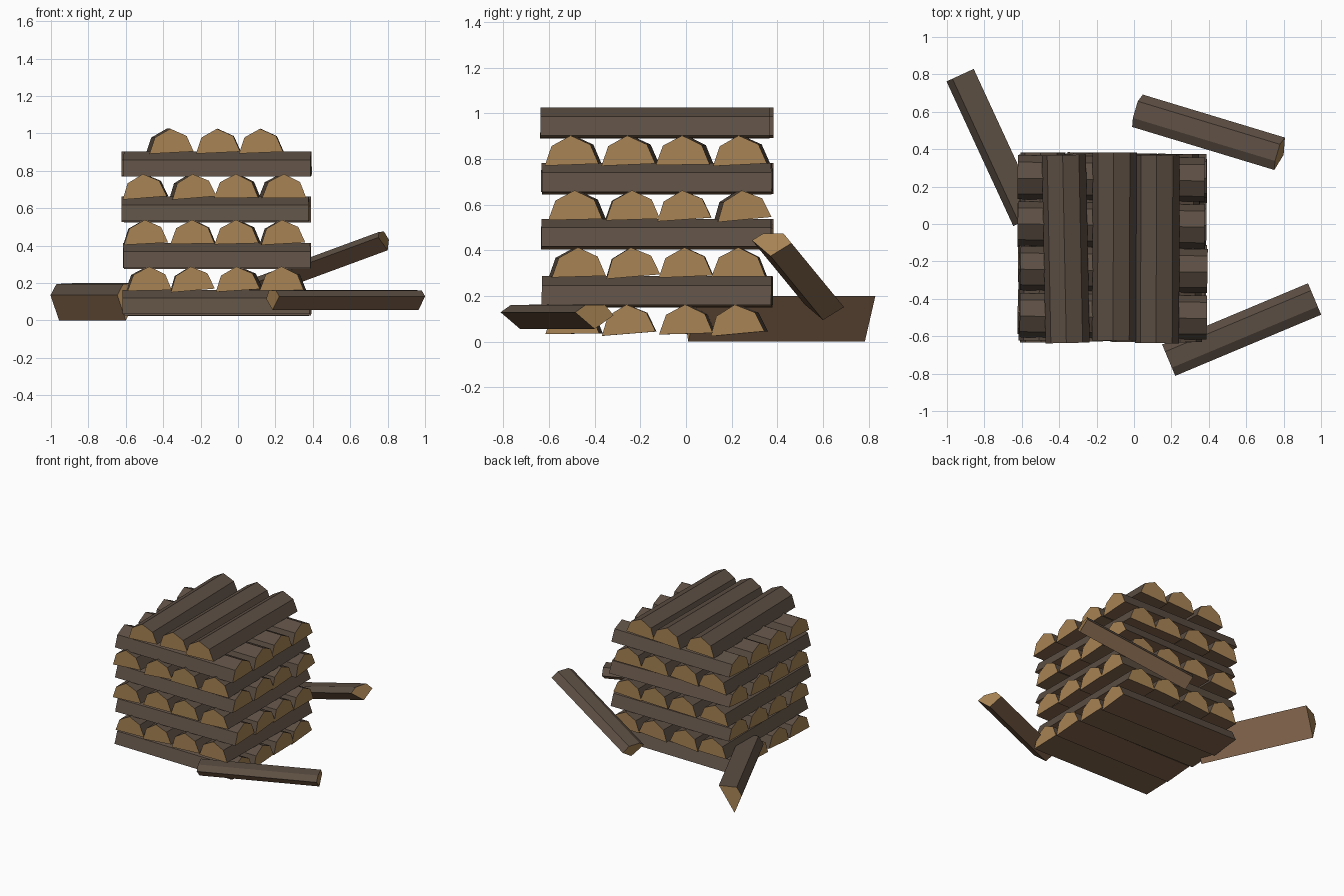
import bpy
import bmesh
import random
from math import cos, sin
from mathutils import Vector

random.seed(4)
cube = bpy.data.objects.get("Cube")
if cube:
    bpy.data.objects.remove(cube, do_unlink=True)


def make_material(name, rgb):
    mat = bpy.data.materials.new(name)
    mat.use_nodes = True
    mat.diffuse_color = (*rgb, 1)
    mat.node_tree.nodes["Principled BSDF"].inputs["Base Color"].default_value = (*rgb, 1)
    return mat


MATERIALS = [
    make_material("dark bark", (0.107, 0.077, 0.056)),
    make_material("split wood", (0.235, 0.135, 0.075)),
    make_material("end grain", (0.392, 0.230, 0.090)),
]
BARK, SPLIT, END = range(3)


def make_log(name, profile, start, end, split_edges, roll=0.0):
    """Extrude a cross-section from start to end; profile is (sideways, up)."""
    start, end = Vector(start), Vector(end)
    axis = (end - start).normalized()
    side = Vector((0, 0, 1)).cross(axis).normalized()
    up = axis.cross(side)
    offsets = []
    for u, v in profile:
        ru, rv = u * cos(roll) - v * sin(roll), u * sin(roll) + v * cos(roll)
        offsets.append(side * ru + up * rv)
    bm = bmesh.new()
    ring_a = [bm.verts.new(start + o) for o in offsets]
    ring_b = [bm.verts.new(end + o) for o in offsets]
    n = len(profile)
    for i in range(n):
        j = (i + 1) % n
        face = bm.faces.new((ring_a[i], ring_a[j], ring_b[j], ring_b[i]))
        face.material_index = SPLIT if i in split_edges else BARK
    for ring in (ring_a, ring_b):
        bm.faces.new(ring).material_index = END
    bmesh.ops.recalc_face_normals(bm, faces=bm.faces)
    mesh = bpy.data.meshes.new(name)
    bm.to_mesh(mesh)
    bm.free()
    for mat in MATERIALS:
        mesh.materials.append(mat)
    obj = bpy.data.objects.new(name, mesh)
    bpy.context.collection.objects.link(obj)


# Stacked half logs, alternating direction from layer to layer
HALF = [(-0.118, 0), (-0.085, 0.085), (0, 0.128), (0.085, 0.085), (0.118, 0)]
LAYER_Z = [0.035, 0.16, 0.285, 0.41, 0.535, 0.655, 0.775, 0.897]
for layer, z in enumerate(LAYER_Z):
    rows = [-0.36, -0.11, 0.13] if layer == 7 else [-0.485, -0.24, 0.0, 0.24]
    for k, row in enumerate(rows):
        row += random.uniform(-0.01, 0.01)
        yaw = random.uniform(-0.01, 0.01)
        slide = random.uniform(-0.008, 0.008)
        roll = random.uniform(0, 0.1)
        if layer % 2 == 0:
            start = (-0.615 + slide, row - yaw, z)
            end = (0.385 + slide, row + yaw, z)
        else:
            start = (row - yaw, 0.375 + slide, z)
            end = (row + yaw, -0.63 + slide, z)
        make_log(f"stack_log_{layer + 1}_{k + 1}", HALF, start, end, {4}, roll)

# Loose wedge logs around the stack, each profile starting at its split apex
WEDGE = [(0, 0), (-0.092, 0.073), (-0.045, 0.104), (0.048, 0.106), (0.09, 0.06)]
BIG_WEDGE = [(0, 0), (-0.05, 0.135), (-0.015, 0.195), (0.11, 0.2)]
make_log("loose_log_front", WEDGE, (0.185, -0.727, 0.056), (0.965, -0.40, 0.056), {0, 4})
make_log("loose_log_leaning", WEDGE, (0.04, 0.60, 0.095), (0.80, 0.37, 0.375), {0, 4})
make_log("loose_log_side", BIG_WEDGE, (-0.957, 0.783, 0), (-0.60, 0.01, 0), {0, 3})
